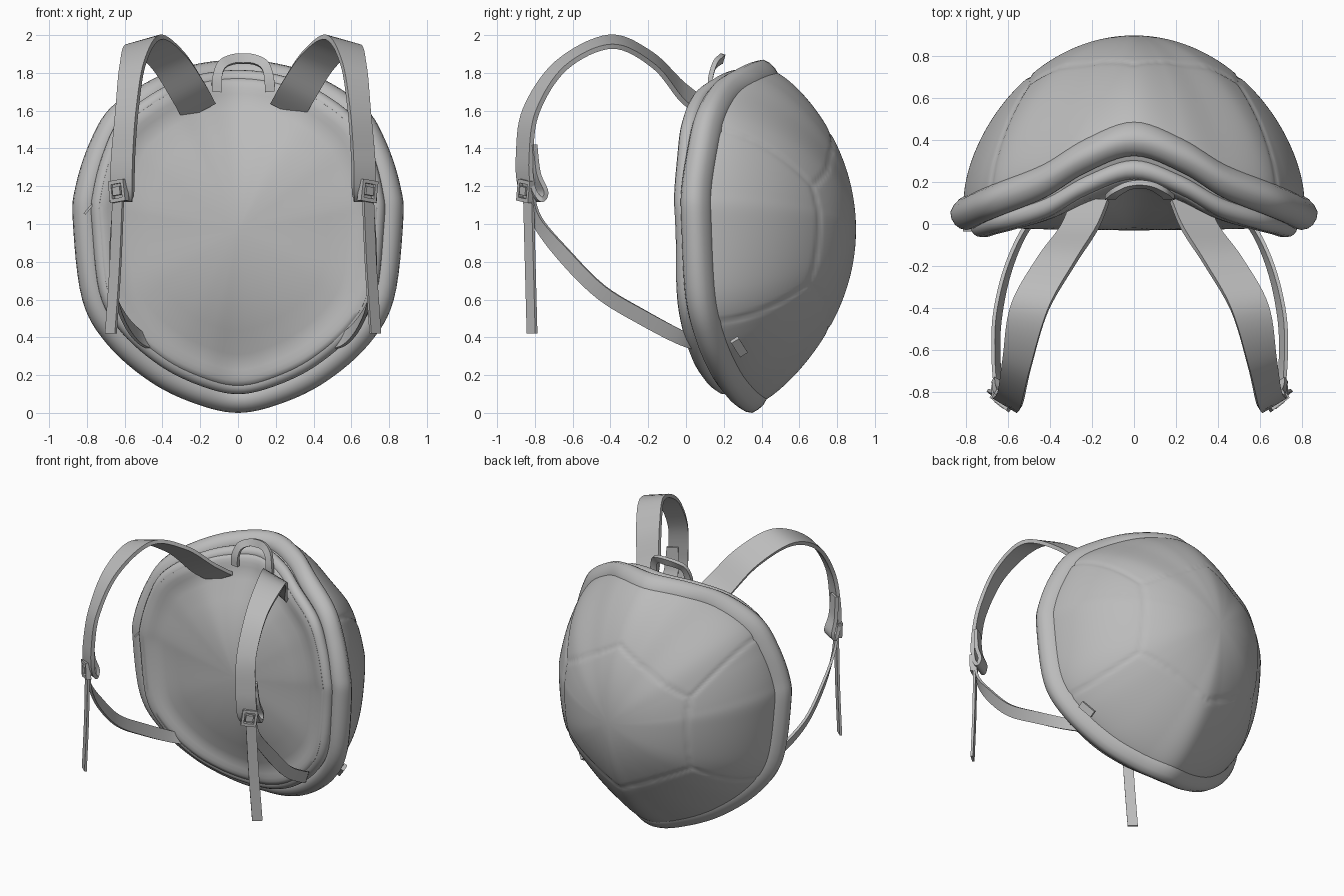
import bpy, bmesh, math
from mathutils import Vector, Matrix

old = bpy.data.objects.get("Cube")
if old:
    bpy.data.objects.remove(old, do_unlink=True)

GREY = (0.5, 0.5, 0.5, 1)
mat = bpy.data.materials.new("plain grey")
mat.use_nodes = True
mat.diffuse_color = GREY
bsdf = mat.node_tree.nodes["Principled BSDF"]
bsdf.inputs["Base Color"].default_value = GREY
bsdf.inputs["Roughness"].default_value = 0.7

MID = Vector((0, 0, 0.97))      # axis of the shell, running along y
OFFSET = 0.027                  # the straps and handle sit slightly to the left


def finish(name, bm, angle=35):
    bmesh.ops.recalc_face_normals(bm, faces=bm.faces)
    mesh = bpy.data.meshes.new(name)
    bm.to_mesh(mesh)
    bm.free()
    mesh.materials.append(mat)
    ob = bpy.data.objects.new(name, mesh)
    bpy.context.collection.objects.link(ob)
    bpy.ops.object.select_all(action='DESELECT')
    ob.select_set(True)
    bpy.context.view_layer.objects.active = ob
    bpy.ops.object.shade_smooth_by_angle(angle=math.radians(angle))


def spline(keys, steps, closed=False):
    """Catmull-Rom curve through tuples of any length."""
    n = len(keys)
    pick = (lambda i: keys[i % n]) if closed else (lambda i: keys[max(0, min(n - 1, i))])
    out = []
    for i in range(n if closed else n - 1):
        for k in range(steps):
            t = k / steps
            out.append([0.5 * (2 * b + (c - a) * t + (2 * a - 5 * b + 4 * c - d) * t * t
                               + (3 * b - a - 3 * c + d) * t ** 3)
                        for a, b, c, d in zip(pick(i - 1), pick(i), pick(i + 1), pick(i + 2))])
    if not closed:
        out.append(list(keys[-1]))
    return out


def loft(bm, rings, wrap=False, cap=False):
    """Skin closed rings of points; wrap joins last to first, cap fills the ends."""
    vs = [[bm.verts.new(p) for p in r] for r in rings]
    n = len(vs[0])
    for a, b in zip(vs, vs[1:] + (vs[:1] if wrap else [])):
        for i in range(n):
            j = (i + 1) % n
            bm.faces.new((a[i], a[j], b[j], b[i]))
    if cap:
        bm.faces.new(vs[0])
        bm.faces.new(vs[-1])
    return vs


def close_tip(bm, ring, tip):
    v = bm.verts.new(tip)
    for i in range(len(ring)):
        bm.faces.new((ring[i], ring[(i + 1) % len(ring)], v))


# Outline of the shell: x, depth, height down one half
half = [(0, .41, 1.87), (.25, .33, 1.84), (.465, .21, 1.76), (.68, .13, 1.61),
        (.79, .09, 1.42), (.86, .06, 1.2), (.875, .06, 1.02), (.825, .08, .6),
        (.69, .13, .36), (.465, .21, .165), (.23, .29, .05), (0, .35, 0)]
keys = half + [(-x, y, z) for x, y, z in half[-2:0:-1]]


def outline(steps, inset, push):
    """Outline moved towards the axis and in depth, both by rules on height direction."""
    pts = []
    for x, y, z in spline(keys, steps, True):
        r = Vector((x, 0, z)) - MID
        u = r.normalized()
        p = MID + u * (r.length - inset(u.z))
        p.y = y + push(u.z)
        pts.append((p, u))
    return pts


def roll(name, centres, radial, depth, lean=0, sides=16):
    """Padded tube along an outline; lean slants its rear side inwards."""
    bm = bmesh.new()
    angles = [math.tau * k / sides for k in range(sides)]
    loft(bm, [[c + u * (radial * math.cos(a) - lean * max(0, math.sin(a)))
               + Vector((0, depth * math.sin(a), 0)) for a in angles]
              for c, u in centres], wrap=True)
    finish(name, bm, 60)


# Domed shell with fine creases between the plates
hexagon = [(0, 1.49), (.5, 1.2), (.5, .68), (0, .44)]
creases = list(zip(hexagon, hexagon[1:]))
creases += [((.5, 1.2), (.69, 1.51)), ((.5, .68), (.7, .48))]


def crease_distance(p):
    q = Vector((abs(p.x), p.z))
    best = 1
    for a, b in creases:
        a, b = Vector(a), Vector(b)
        t = max(0, min(1, (q - a).dot(b - a) / (b - a).length_squared))
        best = min(best, (q - a - (b - a) * t).length)
    return best


base = outline(12, lambda h: .065, lambda h: .062)
heart = MID + Vector((0, .3, 0))
LAYERS = 64
rings = []
for k in range(LAYERS):
    s = math.cos(math.pi / 2 * k / LAYERS)
    ring = []
    for p, u in base:
        e = .6 + (.2 if u.z > 0 else .25) * u.z ** 2
        q = MID + (p - MID) * s
        q.y = p.y + (.9 - p.y) * (1 - s * s) ** e
        dent = .008 * max(0, 1 - crease_distance(q) / .028) ** 2
        ring.append(q - (q - heart).normalized() * dent)
    rings.append(ring)
bm = bmesh.new()
vs = loft(bm, rings)
close_tip(bm, vs[-1], MID + Vector((0, .9, 0)))
finish("domed_shell", bm, 60)

# Padded rim and the welt in front of it
rim = outline(6, lambda h: .075, lambda h: 0)
welt = outline(6, lambda h: .145 - .045 * max(0, h) ** 2, lambda h: -.07 - .08 * h * h)
roll("padded_rim", rim, .075, .085, .03)
roll("front_welt", welt, .046, .046)

# Back panel that rests against the wearer, swelling softly up to the welt
rings = [[p for p, u in rim]]
for s, swell in ((1, .047), (.97, .046), (.94, .038), (.9, .023), (.86, .009), (.8, 0),
                 (.65, 0), (.5, 0), (.35, 0), (.2, 0), (.08, 0)):
    ring = []
    for p, u in welt:
        q = MID + (p - MID) * s
        q.y = p.y * s * s - .03 * (1 - s * s) - swell
        ring.append(q)
    rings.append(ring)
bm = bmesh.new()
vs = loft(bm, rings)
close_tip(bm, vs[-1], MID + Vector((0, -.03, 0)))
finish("back_panel", bm, 60)


def ribbon(name, keys, width, thick, side=1, steps=6):
    """Flat strap; keys hold a point and the direction of its width."""
    pts = spline(keys, steps)
    pos = [Vector(p[:3]) for p in pts]
    rings = []
    for i, p in enumerate(pts):
        tangent = pos[min(i + 1, len(pos) - 1)] - pos[max(i - 1, 0)]
        w = Vector(p[3:]) * width / 2
        n = tangent.cross(w).normalized() * thick / 2
        ring = [pos[i] + w + n, pos[i] - w + n, pos[i] - w - n, pos[i] + w - n]
        rings.append([Vector((v.x * side + OFFSET, v.y, v.z)) for v in ring])
    bm = bmesh.new()
    loft(bm, rings, cap=True)
    finish(name, bm)


def boxes(name, parts, place, side=1, shift=0):
    """Several boxes (centre, size) in one object, set in place by a matrix."""
    bm = bmesh.new()
    for centre, size in parts:
        bmesh.ops.create_cube(bm, size=1, matrix=place @ Matrix.Translation(centre)
                              @ Matrix.Diagonal((*size, 1)))
    for v in bm.verts:
        v.co.x = v.co.x * side + shift
    finish(name, bm)


upper = [(.235, .11, 1.6, .86, 0, -.45), (.29, -.02, 1.7, .86, 0, -.45),
         (.4, -.18, 1.87, .88, .1, -.35), (.525, -.4, 1.965, .88, .1, -.25),
         (.585, -.66, 1.84, .65, .25, -.12), (.615, -.82, 1.6, .55, .35, -.04),
         (.635, -.855, 1.36, .57, .35, 0), (.64, -.845, 1.2, .59, .35, 0),
         (.645, -.8, 1.13, .59, .35, 0), (.65, -.77, 1.17, .5, .3, 0),
         (.655, -.805, 1.27, .4, .25, 0), (.655, -.818, 1.42, .33, .2, 0)]
lower = [(.66, -.83, 1.17, .6, .5, .1), (.67, -.79, 1.02, .5, .5, .4),
         (.685, -.65, .84, .35, .6, .7), (.68, -.45, .64, .3, .5, .8),
         (.63, -.22, .5, .2, .4, .9), (.54, -.02, .395, .1, .3, .9),
         (.42, .1, .35, .1, .2, .6)]
tail = [(.66, -.835, 1.18, .7, .6, 0), (.675, -.825, .8, .7, .6, 0),
        (.7, -.815, .42, .7, .6, 0)]
frame = [((s * .042, 0, 0), (.018, .035, .11)) for s in (1, -1)]
frame += [((0, 0, h), (.1, .035, .02)) for h in (-.048, .048)]
frame += [((0, -.008, 0), (.05, .025, .045))]

for side, label in ((1, "left"), (-1, "right")):
    ribbon(label + "_shoulder_strap", upper, .2, .026, side, 8)
    ribbon(label + "_lower_strap", lower, .08, .018, side)
    ribbon(label + "_strap_tail", tail, .075, .016, side)
    place = Matrix.Translation((.66, -.85, 1.175)) @ Matrix.Rotation(math.radians(38), 4, 'Z') \
        @ Matrix.Rotation(math.radians(8), 4, 'Y')
    boxes(label + "_buckle", frame, place, side, OFFSET)

# Carry handle
arch = [(.14, .13, 1.7, 1, 0, .1), (.138, .13, 1.77, 1, 0, .2), (.115, .15, 1.84, .7, .2, .7),
        (.06, .18, 1.87, .3, .3, .9), (0, .19, 1.875, 0, .3, 1)]
arch += [(-x, y, z, -a, b, c) for x, y, z, a, b, c in arch[-2::-1]]
ribbon("carry_handle", arch, .05, .025)

# Small side tag and zip pull
place = Matrix.Translation((.645, .28, .35)) @ Matrix.Rotation(math.radians(42), 4, 'Y') \
    @ Matrix.Rotation(math.radians(25), 4, 'X') @ Matrix.Rotation(math.radians(20), 4, 'Z')
boxes("side_tag", [((0, 0, 0), (.025, .048, .11))], place)
place = Matrix.Translation((-.79, -.02, 1.08)) @ Matrix.Rotation(math.radians(40), 4, 'Y')
boxes("zip_pull", [((0, 0, 0), (.012, .03, .07)), ((.01, .02, .03), (.03, .03, .02))], place)
